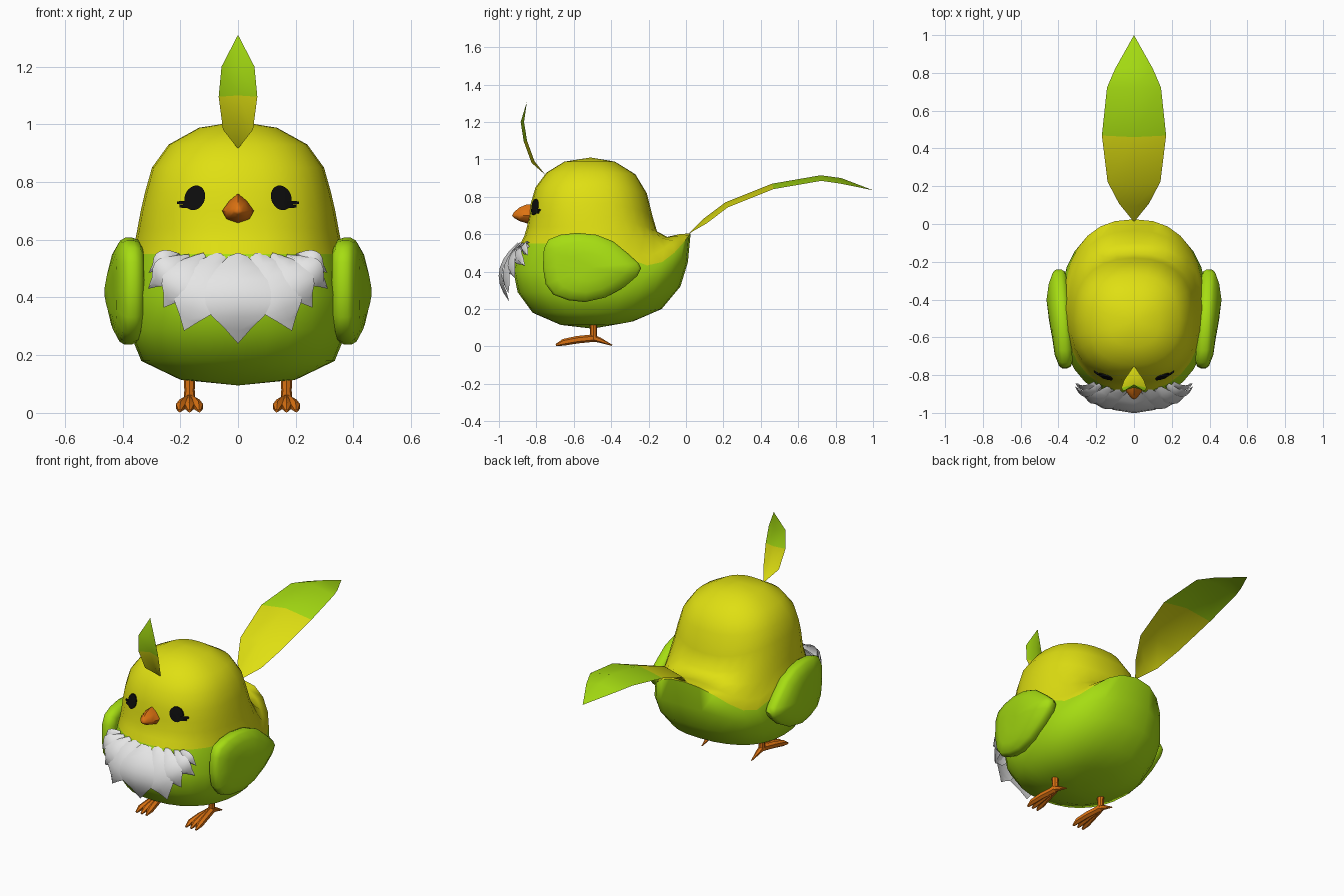
import bpy, bmesh, math
from mathutils import Vector
from mathutils.bvhtree import BVHTree

cube = bpy.data.objects.get("Cube")
if cube:
    bpy.data.objects.remove(cube)


def material(name, r, g, b):
    m = bpy.data.materials.new(name)
    m.use_nodes = True
    m.diffuse_color = (r, g, b, 1)
    m.node_tree.nodes["Principled BSDF"].inputs["Base Color"].default_value = (r, g, b, 1)
    return m


yellow = material("yellow", 0.74, 0.74, 0.006)
green = material("leaf green", 0.38, 0.72, 0.006)
orange = material("orange", 0.72, 0.17, 0.006)
white = material("white", 0.78, 0.78, 0.78)
black = material("black", 0.004, 0.004, 0.004)


def loft(name, rings, mats, closed=True, rule=None, angle=50):
    """Skin rings of points; one-point rings become poles. rule(i) picks the material of band i."""
    bm = bmesh.new()
    vs = [[bm.verts.new(p) for p in ring] for ring in rings]
    for i, (a, b) in enumerate(zip(vs, vs[1:])):
        n = max(len(a), len(b))
        for j in range(n if closed else n - 1):
            k = (j + 1) % n
            if len(a) == 1:
                corners = [a[0], b[k], b[j]]
            elif len(b) == 1:
                corners = [a[j], a[k], b[0]]
            else:
                corners = [a[j], a[k], b[k], b[j]]
            f = bm.faces.new(corners)
            f.smooth = True
            f.material_index = rule(i) if rule else 0
    if closed:
        for end in (vs[0], vs[-1]):
            if len(end) > 2:
                bm.faces.new(end)
        bmesh.ops.recalc_face_normals(bm, faces=bm.faces)
    me = bpy.data.meshes.new(name)
    bm.to_mesh(me)
    bm.free()
    me.set_sharp_from_angle(angle=math.radians(angle))
    for m in mats:
        me.materials.append(m)
    ob = bpy.data.objects.new(name, me)
    bpy.context.collection.objects.link(ob)
    return ob


def turn(n):
    return [2 * math.pi * i / n for i in range(n)]


# Body: front y, back y, half width, front z, back z, dip towards the rear flanks
def body_ring(yf, yb, w, zf, zb, dip):
    def soft(v):
        return math.copysign(abs(v) ** 0.86, v)
    pts = []
    for a in turn(28):
        c = math.cos(a)
        u = max(0, -c)
        z = zf + (zb - zf) * u * u + dip * math.sin(math.pi * u)
        pts.append((w * soft(math.sin(a)), (yf + yb) / 2 - (yb - yf) / 2 * soft(c), z))
    return pts


sections = [
    (-0.67, -0.28, 0.2, 0.115, 0.135, 0),
    (-0.82, -0.13, 0.335, 0.18, 0.2, 0),
    (-0.9, -0.03, 0.38, 0.29, 0.32, -0.01),
    (-0.925, 0.01, 0.39, 0.41, 0.45, -0.06),
    (-0.885, 0.025, 0.368, 0.55, 0.605, -0.13),
    (-0.865, -0.035, 0.358, 0.59, 0.6, -0.11),
    (-0.85, -0.1, 0.348, 0.64, 0.585, -0.05),
    (-0.84, -0.155, 0.337, 0.7, 0.615, -0.01),
    (-0.83, -0.18, 0.322, 0.765, 0.7, 0),
    (-0.805, -0.21, 0.298, 0.85, 0.82, 0),
    (-0.745, -0.27, 0.24, 0.93, 0.92, 0),
    (-0.65, -0.38, 0.135, 0.988, 0.988, 0),
]
rings = [[(0, -0.5, 0.095)]] + [body_ring(*s) for s in sections] + [[(0, -0.51, 1.01)]]
body = loft("body", rings, [green, yellow], rule=lambda i: int(i > 4), angle=75)
skin = BVHTree.FromPolygons([v.co for v in body.data.vertices],
                            [p.vertices for p in body.data.polygons])


# Feathers: creased blades along a path, widths per path point
def blade(name, path, widths, out, crease, mats, split=99):
    path = [Vector(p) for p in path]
    out = Vector(out).normalized()
    rows = []
    for i, (p, w) in enumerate(zip(path, widths)):
        along = path[min(i + 1, len(path) - 1)] - path[max(i - 1, 0)]
        side = along.cross(out).normalized() * w
        drop = side.cross(along).normalized() * crease * (w > 0)
        if drop.dot(out) > 0:
            drop = -drop
        rows.append([p - side + drop, p, p + side + drop] if w else [p])
    return loft(name, rows, mats, closed=False, rule=lambda i: int(i >= split), angle=80)


blade("tail_feather",
      [(0, 0.01, 0.6), (0, 0.09, 0.68), (0, 0.21, 0.77), (0, 0.46, 0.87),
       (0, 0.72, 0.915), (0, 0.83, 0.9), (0, 1.0, 0.835)],
      [0, 0.08, 0.14, 0.17, 0.143, 0.1, 0], (0, -0.3, 1), 0.03, [yellow, green], 3)
blade("crest_feather",
      [(0, -0.75, 0.915), (0, -0.81, 0.99), (0, -0.85, 1.1), (0, -0.866, 1.2), (0, -0.85, 1.31)],
      [0, 0.052, 0.067, 0.057, 0], (0, 1, 0.2), 0.018, [yellow, green], 2)


# Breast ruff: overlapping petals, each a bent path from base to tip
def petal(name, base, mid, tip, width):
    a, m, b = Vector(base), Vector(mid), Vector(tip)
    ctrl = 2 * m - (a + b) / 2
    steps = [i / 7 for i in range(8)]
    path = [a * (1 - t) ** 2 + ctrl * 2 * t * (1 - t) + b * t * t for t in steps]
    widths = [width * f for f in (0.3, 0.65, 0.9, 1, 0.98, 0.8, 0.42, 0)]
    blade(name, path, widths, (m.x * 2, -1, 0), 0.018, [white])


petal("ruff_center", (0, -0.9, 0.555), (0, -1.0, 0.4), (0, -0.945, 0.24), 0.115)
for side, s in (("left", 1), ("right", -1)):
    petal(side + "_ruff_inner", (0.06 * s, -0.89, 0.555), (0.14 * s, -0.975, 0.42),
          (0.187 * s, -0.95, 0.284), 0.085)
    petal(side + "_ruff_middle", (0.12 * s, -0.875, 0.555), (0.205 * s, -0.95, 0.46),
          (0.258 * s, -0.915, 0.365), 0.065)
    petal(side + "_ruff_outer", (0.17 * s, -0.86, 0.55), (0.255 * s, -0.915, 0.495),
          (0.312 * s, -0.86, 0.43), 0.05)
    petal(side + "_ruff_edge", (0.2 * s, -0.85, 0.55), (0.265 * s, -0.88, 0.53),
          (0.31 * s, -0.845, 0.485), 0.035)

# Beak: rounded at the base, pointed at the front
beak_outline = [(0, 0.06), (0.03, 0.035), (0.055, 0), (0.04, -0.028), (0, -0.042),
                (-0.04, -0.028), (-0.055, 0), (-0.03, 0.035)]
loft("beak", [[(x * k, y, 0.7 + z * k) for x, z in beak_outline]
              for y, k in ((-0.8, 0.95), (-0.85, 1), (-0.89, 0.72), (-0.92, 0.3))]
     + [[(0, -0.93, 0.698)]], [orange], angle=60)


# Eye plates laid onto the head
def on_head(x, z, lift=0.008):
    hit = skin.ray_cast(Vector((x, -3, z)), Vector((0, 1, 0)))[0]
    return (x, hit.y - lift, z)


def eye_part(name, points, center):
    loft(name, [[on_head(*center)], [on_head(*p) for p in points],
                [on_head(*p, -0.005) for p in points]], [black], angle=40)


# Tube along a path with a radius at each point
def tube(name, pts, n=6):
    rings = []
    for i, (x, y, z, r) in enumerate(pts):
        a, b = pts[max(i - 1, 0)], pts[min(i + 1, len(pts) - 1)]
        d = (Vector(b[:3]) - Vector(a[:3])).normalized()
        u = d.orthogonal().normalized() if abs(d.x) > 0.9 else d.cross((1, 0, 0)).normalized()
        v = d.cross(u)
        rings.append([Vector((x, y, z)) + r * (u * math.cos(t) + v * math.sin(t)) for t in turn(n)])
    loft(name, rings, [orange], angle=40)


# Wing outline (y, z) relative to its centre
wing_outline = [(-0.25, 0.1), (-0.225, 0.15), (-0.16, 0.175), (-0.07, 0.185), (0.03, 0.175),
                (0.12, 0.14), (0.2, 0.075), (0.255, 0.025), (0.27, -0.005), (0.25, -0.045),
                (0.18, -0.105), (0.08, -0.16), (-0.03, -0.185), (-0.12, -0.175), (-0.2, -0.145),
                (-0.24, -0.09), (-0.255, 0)]

for side, s in (("left", 1), ("right", -1)):
    # Wing: thick rim with a domed outer face
    layers = [(0.34, 0.85), (0.35, 0.96), (0.37, 1), (0.395, 1), (0.412, 0.95), (0.435, 0.72), (0.447, 0.4)]
    loft(side + "_wing",
         [[(s * (x + 0.06 * y), -0.51 + y * k, 0.422 + z * k) for y, z in wing_outline]
          for x, k in layers] + [[(s * 0.45, -0.51, 0.422)]], [green], angle=45)

    # Eye and lashes
    lean = 0.2
    oval = [(0.036 * math.cos(t), 0.043 * math.sin(t)) for t in turn(18)]
    eye_part(side + "_eye", [(s * (0.15 + x - lean * z * 0.7), 0.745 + z) for x, z in oval],
             (s * 0.15, 0.745))
    for i, (x, z) in enumerate(((0.212, 0.727), (0.203, 0.714))):
        eye_part(f"{side}_lash_{i}", [(s * 0.17, 0.735 - i * 0.012), (s * x, z + 0.006),
                                      (s * x, z - 0.003), (s * 0.165, 0.718 - i * 0.008)],
                 (s * 0.187, 0.726 - i * 0.009))

    # Leg and toes
    fx = 0.168 * s
    tube(side + "_leg", [(fx, -0.495, 0.035, 0.02), (fx, -0.495, 0.08, 0.018), (fx, -0.495, 0.13, 0.021)], 8)
    tube(side + "_back_toe", [(fx, -0.51, 0.05, 0.02), (fx, -0.46, 0.033, 0.014), (fx, -0.395, 0.006, 0.003)])
    for k, toe in ((-1, "inner"), (0, "middle"), (1, "outer")):
        dx = k * s
        tube(f"{side}_{toe}_toe", [(fx, -0.49, 0.045, 0.02), (fx + 0.018 * dx, -0.58, 0.036, 0.02),
                                   (fx + 0.031 * dx, -0.655, 0.022, 0.018),
                                   (fx + 0.034 * dx, -0.695, 0.007, 0.006)])
